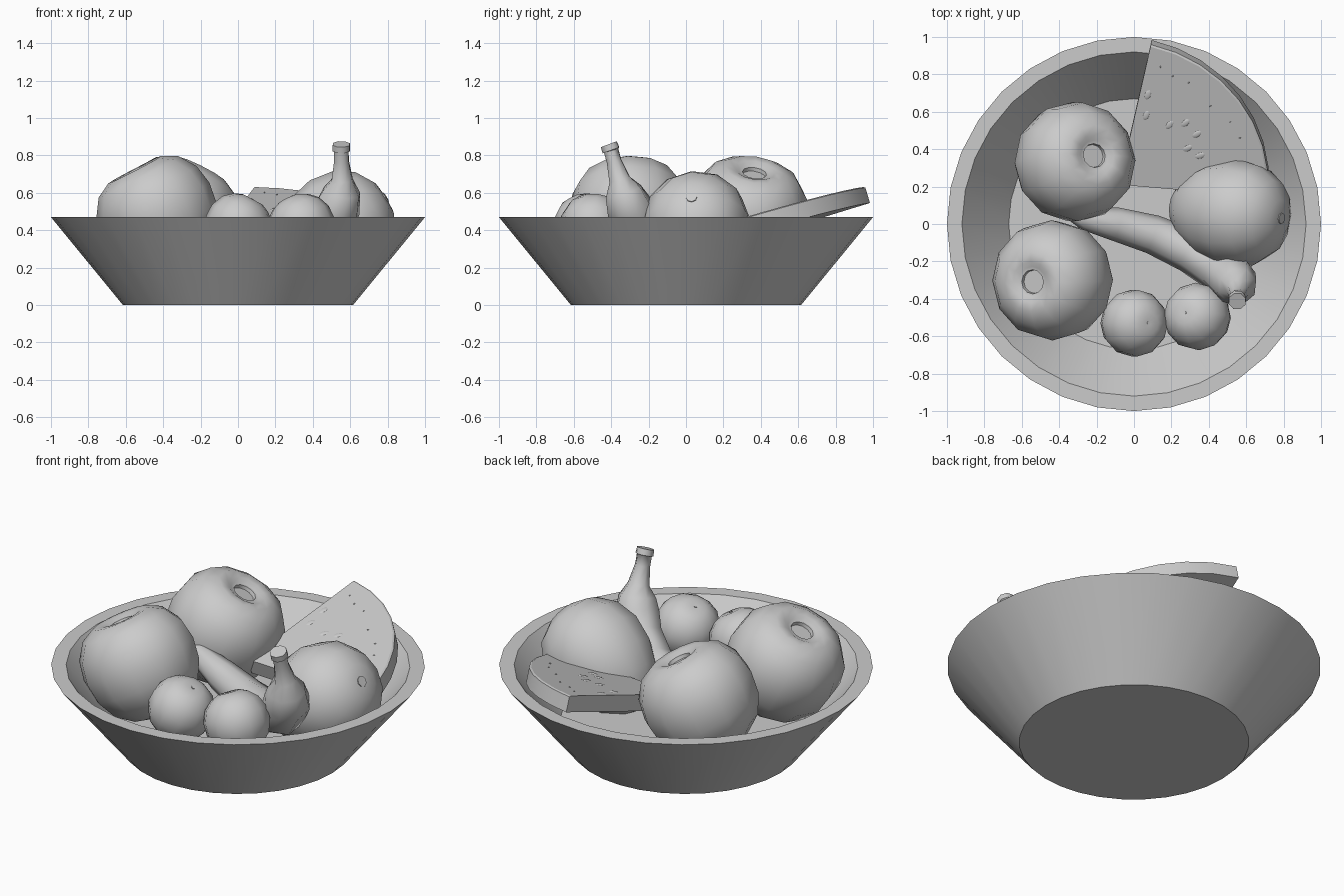
import bpy, bmesh
from math import cos, sin, pi, radians
from mathutils import Vector, Matrix

if "Cube" in bpy.data.objects:
    bpy.data.objects.remove(bpy.data.objects["Cube"])


def finish(name, bm, angle=40):
    bmesh.ops.remove_doubles(bm, verts=bm.verts, dist=0.0005)
    bmesh.ops.recalc_face_normals(bm, faces=bm.faces)
    me = bpy.data.meshes.new(name)
    bm.to_mesh(me)
    bm.free()
    ob = bpy.data.objects.new(name, me)
    bpy.context.collection.objects.link(ob)
    bpy.ops.object.select_all(action='DESELECT')
    ob.select_set(True)
    bpy.context.view_layer.objects.active = ob
    bpy.ops.object.shade_smooth_by_angle(angle=radians(angle))
    return ob


def skin(bm, rings):
    """Bridge consecutive vertex rings and cap both ends."""
    rings = [[bm.verts.new(p) for p in r] for r in rings]
    n = len(rings[0])
    for a, b in zip(rings, rings[1:]):
        for i in range(n):
            j = (i + 1) % n
            bm.faces.new((a[i], a[j], b[j], b[i]))
    bm.faces.new(rings[0][::-1])
    bm.faces.new(rings[-1])


def lathe(name, profile, segs, loc=(0, 0, 0), axis=(0, 0, 1), angle=40):
    """Spin (radius, height) points round a tilted axis."""
    m = Matrix.Translation(loc) @ Vector((0, 0, 1)).rotation_difference(Vector(axis)).to_matrix().to_4x4()
    bm = bmesh.new()
    skin(bm, [[m @ Vector((r * cos(2 * pi * i / segs), r * sin(2 * pi * i / segs), z))
               for i in range(segs)] for r, z in profile])
    return finish(name, bm, angle)


# bowl
lathe("bowl", [(0.615, 0), (1.0, 0.47), (0.92, 0.47), (0.67, 0.165)], 32, angle=30)

# two apples with a recessed stem hollow
apple = [(0.06, -0.295), (0.16, -0.265), (0.25, -0.195), (0.305, -0.09), (0.322, 0.03),
         (0.302, 0.14), (0.24, 0.232), (0.16, 0.275), (0.11, 0.272), (0.082, 0.257),
         (0.065, 0.255), (0.062, 0.235)]
lathe("apple_back", apple, 12, (-0.325, 0.33, 0.48), (0.125, 0.04, 0.25))
lathe("apple_front", apple, 12, (-0.425, -0.30, 0.48), (-0.13, -0.01, 0.25))

# two small round fruits
small = [(0.04, -0.175), (0.10, -0.15), (0.15, -0.10), (0.178, -0.03), (0.178, 0.04),
         (0.15, 0.105), (0.105, 0.145), (0.06, 0.165), (0.012, 0.163)]
for name, loc, ax in (("tangerine_left", (0, -0.53, 0.42), (0.08, 0, 0.15)),
                      ("tangerine_right", (0.34, -0.495, 0.42), (-0.07, 0.02, 0.15))):
    lathe(name, small, 12, loc, ax)
    lathe(name + "_stem", [(0.01, 0.15), (0.01, 0.167)], 6, loc, ax)

# tilted oval fruit with a stem stub
oval = [(0.03, -0.36), (0.11, -0.32), (0.20, -0.235), (0.265, -0.11), (0.292, 0.03),
        (0.268, 0.16), (0.20, 0.26), (0.10, 0.315), (0.03, 0.322)]
oval_axis = (0.27, -0.03, 0.17)
lathe("mango", oval, 12, (0.515, 0.06, 0.405), oval_axis)
lathe("mango_stem", [(0.03, 0.30), (0.03, 0.328)], 8, (0.515, 0.06, 0.405), oval_axis)

# banana: tube along a curve, rising into the stem
path = [((-0.34, 0.05, 0.485), 0.03), ((-0.27, 0.03, 0.455), 0.06), ((-0.10, 0.0, 0.385), 0.09),
        ((0.10, -0.055, 0.335), 0.105), ((0.30, -0.145, 0.335), 0.116), ((0.46, -0.245, 0.41), 0.124),
        ((0.535, -0.305, 0.52), 0.128), ((0.553, -0.335, 0.605), 0.105), ((0.557, -0.355, 0.67), 0.06),
        ((0.553, -0.385, 0.77), 0.042), ((0.552, -0.40, 0.825), 0.042), ((0.552, -0.401, 0.828), 0.05),
        ((0.552, -0.413, 0.86), 0.048)]
pts = [Vector(p) for p, r in path]
side = Vector((0.42, 0.9, 0))
bm = bmesh.new()
rings = []
for k, (p, r) in enumerate(path):
    t = (pts[min(k + 1, len(pts) - 1)] - pts[max(k - 1, 0)]).normalized()
    u = (side - t * side.dot(t)).normalized()
    v = t.cross(u)
    rings.append([pts[k] + r * (u * cos(2 * pi * i / 8) + v * sin(2 * pi * i / 8)) for i in range(8)])
skin(bm, rings)
finish("banana", bm, 48)

# watermelon wedge leaning on the rim
tilt = (Matrix.Translation((-0.08, 0.21, 0.405)) @ Matrix.Rotation(radians(-2.5), 4, 'Y')
        @ Matrix.Rotation(radians(16.5), 4, 'X'))
arc = [radians(-5 + 82 * i / 8) for i in range(9)]
bm = bmesh.new()
skin(bm, [[tilt @ Vector((0, 0, z))] + [tilt @ Vector((r * cos(a), r * sin(a), z)) for a in arc]
          for z, r in ((-0.092, 0.8), (-0.006, 0.8), (0, 0.79))])
finish("melon_slice", bm, 30)

# melon seeds as flat ovals pointing at the tip
seeds = [(0.08, 0.69, 1), (0.07, 0.58, 1), (0.195, 0.53, 1), (0.28, 0.54, 1), (0.34, 0.48, 1),
         (0.29, 0.405, 1), (0.355, 0.365, 1), (0.15, 0.84, 0.2), (0.215, 0.79, 0.2),
         (0.3, 0.755, 0.2), (0.415, 0.63, 0.2), (0.52, 0.545, 0.2), (0.57, 0.46, 0.2)]
bm = bmesh.new()
for x, y, s in seeds:
    p = Vector((x + 0.08, (y - 0.21) / cos(radians(16.5)), 0))
    m = (tilt @ Matrix.Translation(p) @ Matrix.Rotation(p.xy.angle_signed(Vector((1, 0))), 4, 'Z')
         @ Matrix.Diagonal((0.028 * s, 0.016 * s, 0.004, 1)))
    bmesh.ops.create_uvsphere(bm, u_segments=8, v_segments=6, radius=1, matrix=m)
finish("melon_seeds", bm)
